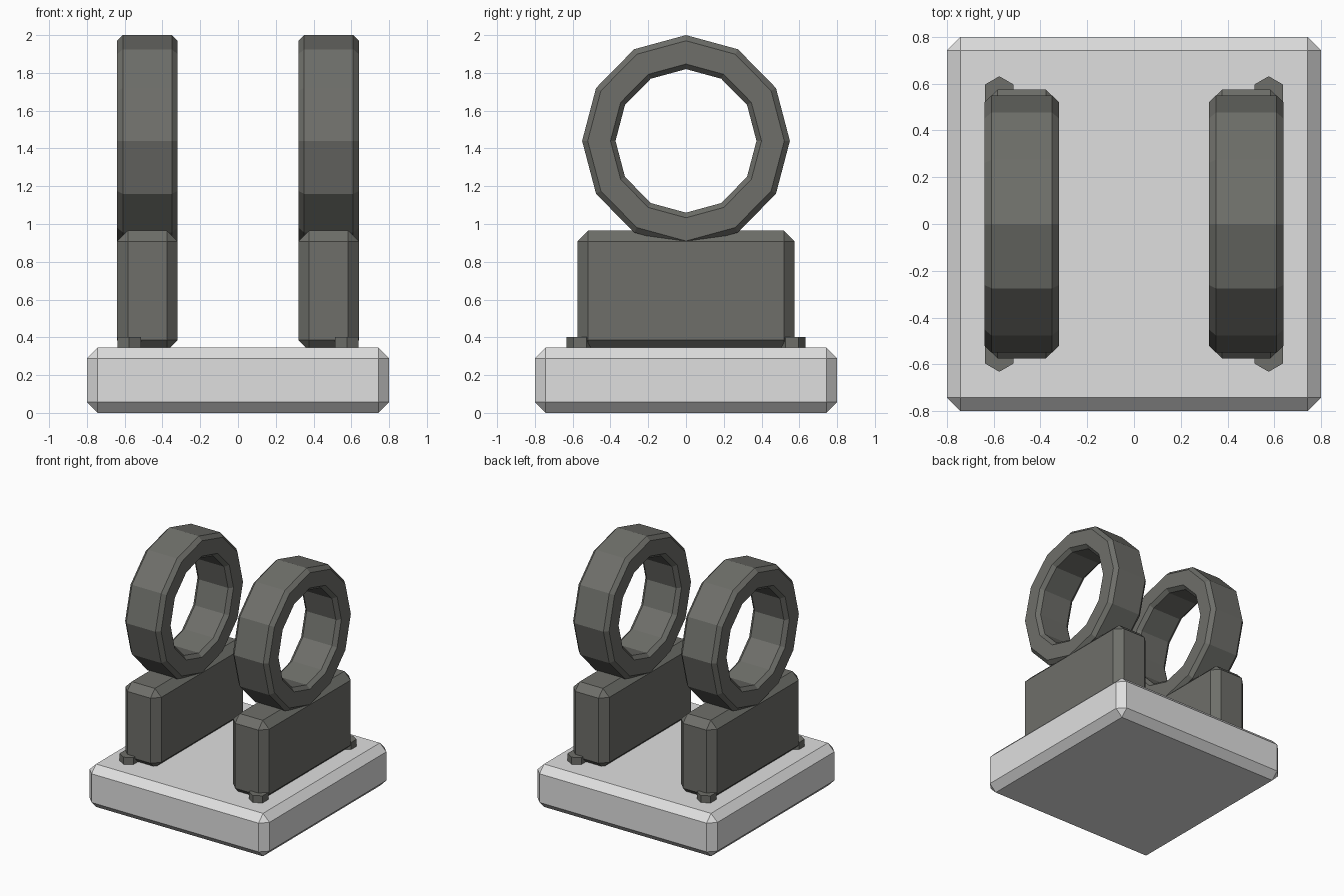
import bpy, bmesh, math

if "Cube" in bpy.data.objects:
    bpy.data.objects.remove(bpy.data.objects["Cube"])


def material(name, rgb):
    m = bpy.data.materials.new(name)
    m.diffuse_color = (*rgb, 1.0)
    m.use_nodes = True
    m.node_tree.nodes["Principled BSDF"].inputs["Base Color"].default_value = m.diffuse_color
    return m


LIGHT = material("light_grey", (0.74, 0.74, 0.74))
DARK = material("dark_grey", (0.156, 0.158, 0.143))


def add_object(name, bm, mat):
    bmesh.ops.recalc_face_normals(bm, faces=bm.faces[:])
    mesh = bpy.data.meshes.new(name)
    bm.to_mesh(mesh)
    bm.free()
    mesh.materials.append(mat)
    ob = bpy.data.objects.new(name, mesh)
    bpy.context.collection.objects.link(ob)
    return ob


def chamfered_box(name, lo, hi, chamfer, mat):
    bm = bmesh.new()
    bmesh.ops.create_cube(bm, size=1)
    for v in bm.verts:
        v.co = [lo[i] + (v.co[i] + 0.5) * (hi[i] - lo[i]) for i in range(3)]
    bmesh.ops.bevel(bm, geom=bm.edges[:], offset=chamfer, segments=1,
                    affect='EDGES', profile=0.5)
    return add_object(name, bm, mat)


def ring(name, x, zc, mat, sides=12):
    # Chamfered rectangular section: (offset along x, radius)
    section = [(-0.13, 0.56), (0.13, 0.56), (0.16, 0.53), (0.16, 0.407),
               (0.13, 0.38), (-0.13, 0.38), (-0.16, 0.407), (-0.16, 0.53)]
    bm = bmesh.new()
    loops = []
    for i in range(sides):
        a = 2 * math.pi * i / sides
        loops.append([bm.verts.new((x + dx, 0.982 * r * math.sin(a),
                                    zc + r * math.cos(a)))
                      for dx, r in section])
    n = len(section)
    for i in range(sides):
        a, b = loops[i], loops[(i + 1) % sides]
        for j in range(n):
            k = (j + 1) % n
            bm.faces.new((a[j], a[k], b[k], b[j]))
    return add_object(name, bm, mat)


def hex_bolt(name, x, y, z0, z1, r, mat):
    bm = bmesh.new()
    bmesh.ops.create_cone(bm, cap_ends=True, segments=6, radius1=r, radius2=r,
                          depth=z1 - z0)
    # Put two corners of the hexagon on the y axis
    for i, v in enumerate(bm.verts):
        a = round(math.degrees(math.atan2(v.co.y, v.co.x))) % 60
        if a == 0:
            a = math.radians(30)
            px, py = v.co.x, v.co.y
            v.co.x = px * math.cos(a) - py * math.sin(a)
            v.co.y = px * math.sin(a) + py * math.cos(a)
        v.co.x += x
        v.co.y += y
        v.co.z += (z0 + z1) / 2
    return add_object(name, bm, mat)


# Square base plate
chamfered_box("base_plate", (-0.8, -0.8, 0), (0.8, 0.8, 0.345), 0.057, LIGHT)

# Mounting block, ring and two bolts on each side
for side, s in (("left", -1), ("right", 1)):
    xs = sorted((0.32 * s, 0.64 * s))
    chamfered_box(side + "_block", (xs[0], -0.575, 0.328),
                  (xs[1], 0.575, 0.965), 0.057, DARK)
    ring(side + "_ring", 0.48 * s, 1.44, DARK)
    for end, t in (("front", -1), ("back", 1)):
        hex_bolt(f"{side}_{end}_bolt", 0.576 * s, 0.561 * t, 0.30, 0.402,
                 0.071, DARK)
